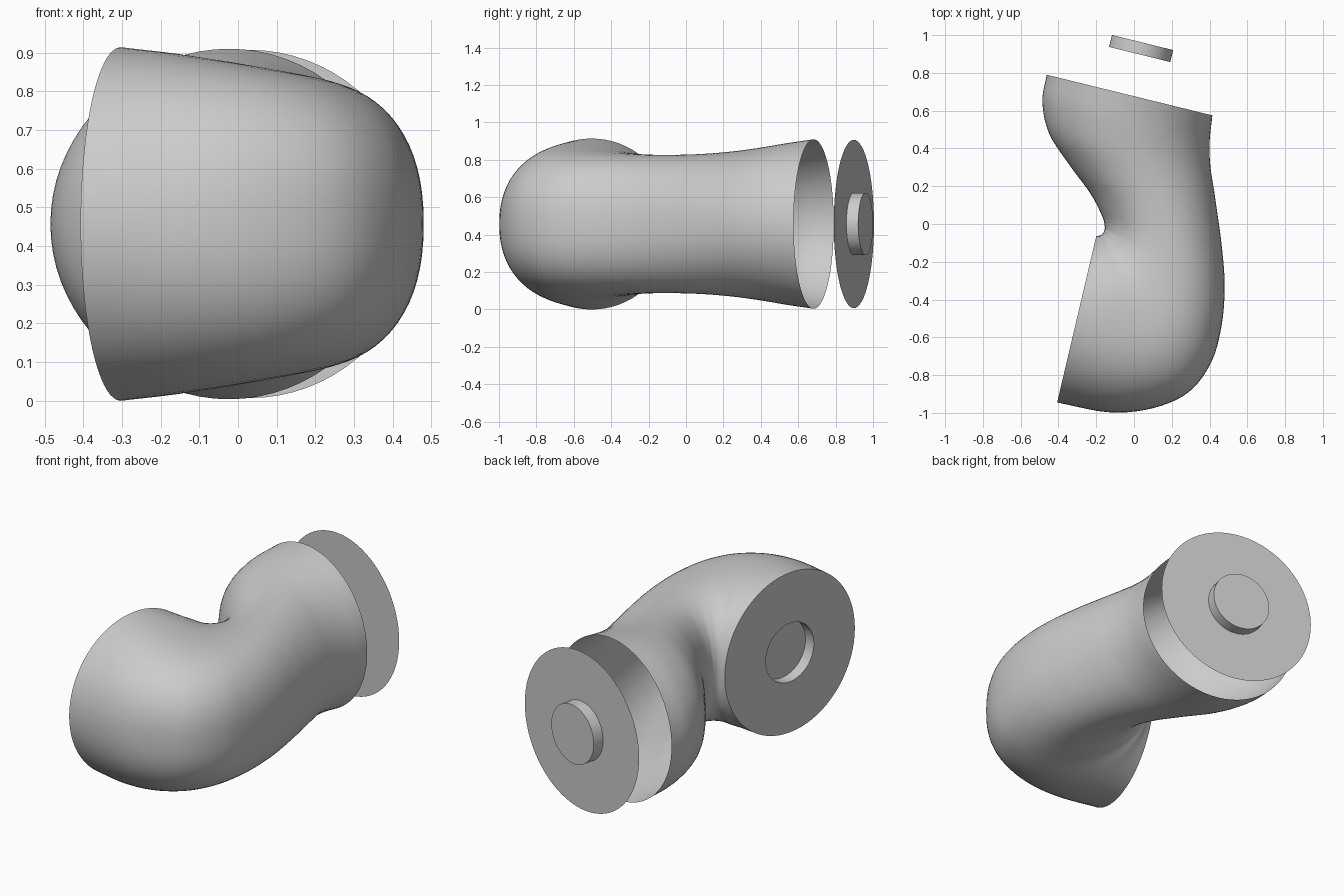
import bpy, bmesh, math
from mathutils import Vector

if "Cube" in bpy.data.objects:
    bpy.data.objects.remove(bpy.data.objects["Cube"])

ZC = 0.457      # height of the tube axis
SIDES = 72
PEG_R, PEG_H = 0.167, 0.065

# Cross-sections: inner x, y, outer x, y, half height, squareness
SECTIONS = [
    (-.462, .79, .415, .575, .453, 2.0),
    (-.485, .65, .40, .43, .432, 2.0),
    (-.45, .48, .405, .30, .407, 2.05),
    (-.34, .31, .425, .17, .387, 2.1),
    (-.23, .16, .445, .03, .375, 2.15),
    (-.168, .04, .465, -.12, .37, 2.2),
    (-.155, -.015, .48, -.32, .37, 2.3),
    (-.158, -.035, .465, -.53, .375, 2.4),
    (-.163, -.047, .41, -.73, .385, 2.45),
    (-.17, -.055, .29, -.89, .40, 2.45),
    (-.177, -.06, .10, -.975, .42, 2.4),
    (-.187, -.062, -.13, -.997, .44, 2.2),
    (-.20, -.065, -.407, -.945, .457, 2.0),
]


def smooth_sections(rows, steps):
    """Catmull-Rom interpolation between the sections."""
    pts = [Vector(r) for r in rows]
    ext = [2 * pts[0] - pts[1]] + pts + [2 * pts[-1] - pts[-2]]
    out = []
    for i in range(len(pts) - 1):
        a, b, c, d = ext[i:i + 4]
        for s in range(steps):
            t = s / steps
            out.append(0.5 * (2 * b + (c - a) * t + (2 * a - 5 * b + 4 * c - d) * t * t
                              + (3 * b - a - 3 * c + d) * t ** 3))
    return out + [pts[-1]]


def section_ring(bm, row):
    ix, iy, ox, oy, h, n = row
    mid = Vector(((ix + ox) / 2, (iy + oy) / 2, ZC))
    half = Vector(((ox - ix) / 2, (oy - iy) / 2, 0))
    ring = []
    for k in range(SIDES):
        a = 2 * math.pi * k / SIDES
        c, s = math.cos(a), math.sin(a)
        u = math.copysign(abs(c) ** (2 / n), c)
        v = math.copysign(abs(s) ** (2 / n), s)
        ring.append(bm.verts.new(mid + half * u + Vector((0, 0, h * v))))
    return ring


def circle_ring(bm, centre, side, r):
    return [bm.verts.new(centre + side * r * math.cos(2 * math.pi * k / SIDES)
                         + Vector((0, 0, r * math.sin(2 * math.pi * k / SIDES))))
            for k in range(SIDES)]


def bridge(bm, a, b):
    for k in range(SIDES):
        j = (k + 1) % SIDES
        bm.faces.new((a[k], a[j], b[j], b[k]))


def finish(bm, name):
    bmesh.ops.recalc_face_normals(bm, faces=bm.faces[:])
    me = bpy.data.meshes.new(name)
    bm.to_mesh(me)
    bm.free()
    ob = bpy.data.objects.new(name, me)
    bpy.context.collection.objects.link(ob)
    bpy.ops.object.select_all(action='DESELECT')
    ob.select_set(True)
    bpy.context.view_layer.objects.active = ob
    bpy.ops.object.shade_smooth_by_angle(angle=math.radians(35))
    return ob


# Bent tube, open at the far end, flat end with a round socket at the near end
bm = bmesh.new()
rings = [section_ring(bm, r) for r in smooth_sections(SECTIONS, 5)]
for a, b in zip(rings, rings[1:]):
    bridge(bm, a, b)
ix, iy, ox, oy = SECTIONS[-1][:4]
side = Vector((ox - ix, oy - iy, 0)).normalized()
inward = Vector((-side.y, side.x, 0))
centre = Vector(((ix + ox) / 2, (iy + oy) / 2, ZC))
rim = circle_ring(bm, centre, side, PEG_R)
floor = circle_ring(bm, centre + inward * PEG_H, side, PEG_R)
bridge(bm, rings[-1], rim)
bridge(bm, rim, floor)
bm.faces.new(floor)
finish(bm, "elbow_tube")

# Detached end disc with a round peg
bm = bmesh.new()
side = Vector((.971, -.239, 0)).normalized()
outward = Vector((-side.y, side.x, 0))
centre = Vector((.03, .8975, ZC))
edge = circle_ring(bm, centre, side, .45)
base = circle_ring(bm, centre, side, PEG_R)
tip = circle_ring(bm, centre + outward * PEG_H, side, PEG_R)
bridge(bm, edge, base)
bridge(bm, base, tip)
bm.faces.new(tip)
bm.faces.new(base)
finish(bm, "peg_disc")
